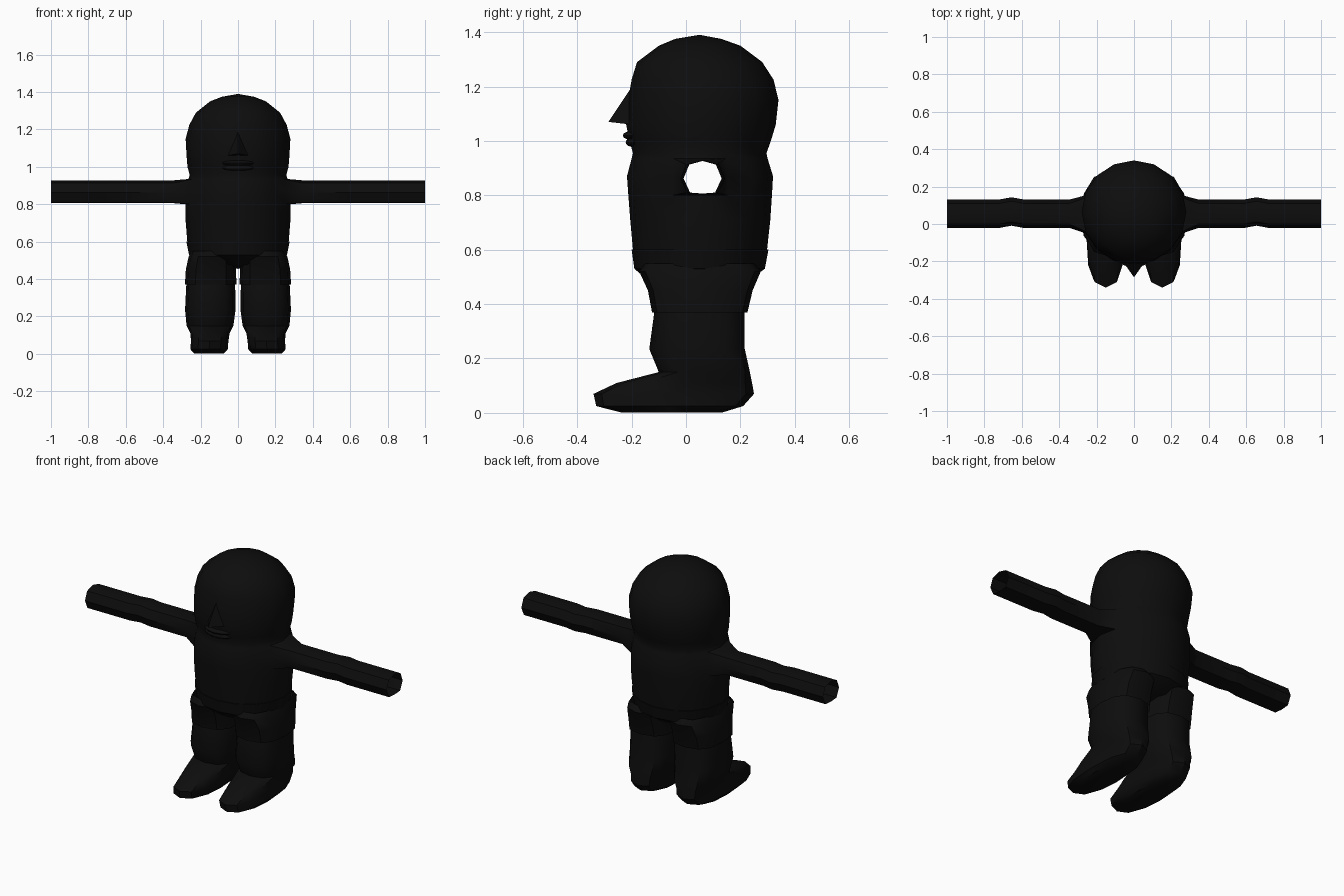
import bpy, bmesh, math

if "Cube" in bpy.data.objects:
    bpy.data.objects.remove(bpy.data.objects["Cube"])

black = bpy.data.materials.new("matte black")
black.diffuse_color = (0.004, 0.004, 0.004, 1)
black.use_nodes = True
black.node_tree.nodes["Principled BSDF"].inputs["Base Color"].default_value = black.diffuse_color


def finish(name, bm, smooth=True):
    bmesh.ops.recalc_face_normals(bm, faces=bm.faces)
    mesh = bpy.data.meshes.new(name)
    bm.to_mesh(mesh)
    bm.free()
    mesh.materials.append(black)
    ob = bpy.data.objects.new(name, mesh)
    bpy.context.collection.objects.link(ob)
    bpy.ops.object.select_all(action='DESELECT')
    ob.select_set(True)
    bpy.context.view_layer.objects.active = ob
    if smooth:
        bpy.ops.object.shade_smooth_by_angle(angle=math.radians(40))
    return ob


def ring(bm, n, z, cx, hx, y0, y1, power=1.0):
    """Rounded horizontal ring; power under 1 makes it squarer."""
    verts = []
    for i in range(n):
        a = 2 * math.pi * i / n
        c, s = math.cos(a), math.sin(a)
        c = math.copysign(abs(c) ** power, c)
        s = math.copysign(abs(s) ** power, s)
        verts.append(bm.verts.new((cx + hx * c, (y0 + y1) / 2 + (y1 - y0) / 2 * s, z)))
    return verts


def bridge(bm, a, b, skip=()):
    n = len(a)
    for i in range(n):
        if i not in skip:
            bm.faces.new((a[i], a[(i + 1) % n], b[(i + 1) % n], b[i]))


# Head and torso: z, half width, front y, back y
body_rows = [
    (1.375, .085, -.04, .13), (1.35, .15, -.10, .20), (1.29, .225, -.18, .28),
    (1.225, .26, -.20, .322), (1.15, .28, -.213, .34), (1.06, .275, -.22, .33),
    (1.00, .27, -.208, .312), (.955, .258, -.195, .296), (.935, .265, -.20, .30),
    (.87, .275, -.217, .32), (.80, .28, -.212, .316), (.71, .28, -.205, .31),
    (.60, .271, -.195, .298), (.60, .276, -.20, .303), (.53, .262, -.19, .29),
    (.48, .17, -.13, .22)]
N = 16
bm = bmesh.new()
rings = [ring(bm, N, z, 0, h, a, b) for z, h, a, b in body_rows]
for k in range(len(rings) - 1):
    # Leave square openings at both shoulders
    open_row = body_rows[k][0] in (.935, .87)
    bridge(bm, rings[k], rings[k + 1], (15, 0, 7, 8) if open_row else ())
crown = bm.verts.new((0, .05, 1.39))
seat = bm.verts.new((0, .05, .455))
for i in range(N):
    bm.faces.new((crown, rings[0][i], rings[0][(i + 1) % N]))
    bm.faces.new((seat, rings[-1][(i + 1) % N], rings[-1][i]))

# Arms: open eight-sided tubes grown from the shoulder openings
loop = [(1, 0), (0, 0), (-1, 0), (-1, 1), (-1, 2), (0, 2), (1, 2), (1, 1)]
section = [(.055, .913), (0, .928), (-.055, .913), (-.076, .862),
           (-.052, .81), (0, .806), (.052, .81), (.076, .862)]
for side in (1, -1):
    prev = []
    for col, row in loop:
        index = col % N if side == 1 else 8 - col
        prev.append(rings[8 + row][index])
    for x, shift in ((.345, 0), (.59, 0), (.655, .012), (.72, 0), (1, 0)):
        cur = [bm.verts.new((side * x, .055 + y + shift, z)) for y, z in section]
        bridge(bm, prev, cur)
        prev = cur
finish("body_and_arms", bm)

# Nose: a narrow pyramid
bm = bmesh.new()
top, tip, left, right = [bm.verts.new(p) for p in (
    (0, -.205, 1.19), (0, -.285, 1.07), (-.06, -.20, 1.06), (.06, -.20, 1.06))]
for f in ((top, left, tip), (top, tip, right), (tip, left, right)):
    bm.faces.new(f)
finish("nose", bm, False)

# Lips
for name, z, front in (("upper_lip", 1.02, .033), ("lower_lip", .995, .022)):
    bm = bmesh.new()
    bmesh.ops.create_uvsphere(bm, u_segments=10, v_segments=6, radius=1)
    for v in bm.verts:
        x, y, h = v.co
        v.co = (x * .09, -.20 + y * front + .015 * x * x, z + h * .016)
    finish(name, bm)

# Shorts legs and bare legs with feet: z, centre x, half width, front y, back y
shorts_rows = [(.55, .14, .11, -.15, .25), (.52, .139, .125, -.172, .275),
               (.45, .145, .134, -.14, .245), (.37, .146, .138, -.125, .226)]
leg_rows = [(.42, .146, .125, -.115, .21), (.36, .146, .131, -.118, .216),
            (.235, .148, .135, -.135, .216), (.15, .15, .125, -.10, .235),
            (.11, .15, .105, -.255, .243), (.07, .151, .10, -.34, .25),
            (.025, .155, .10, -.33, .21), (.002, .155, .08, -.24, .135)]
for side, label in ((1, "left"), (-1, "right")):
    for name, rows in (("shorts_leg", shorts_rows), ("leg", leg_rows)):
        bm = bmesh.new()
        loft = [ring(bm, 12, z, side * cx, h, a, b, .75) for z, cx, h, a, b in rows]
        for a, b in zip(loft, loft[1:]):
            bridge(bm, a, b)
        if name == "leg":
            bm.faces.new(loft[-1])
        finish(label + "_" + name, bm)
